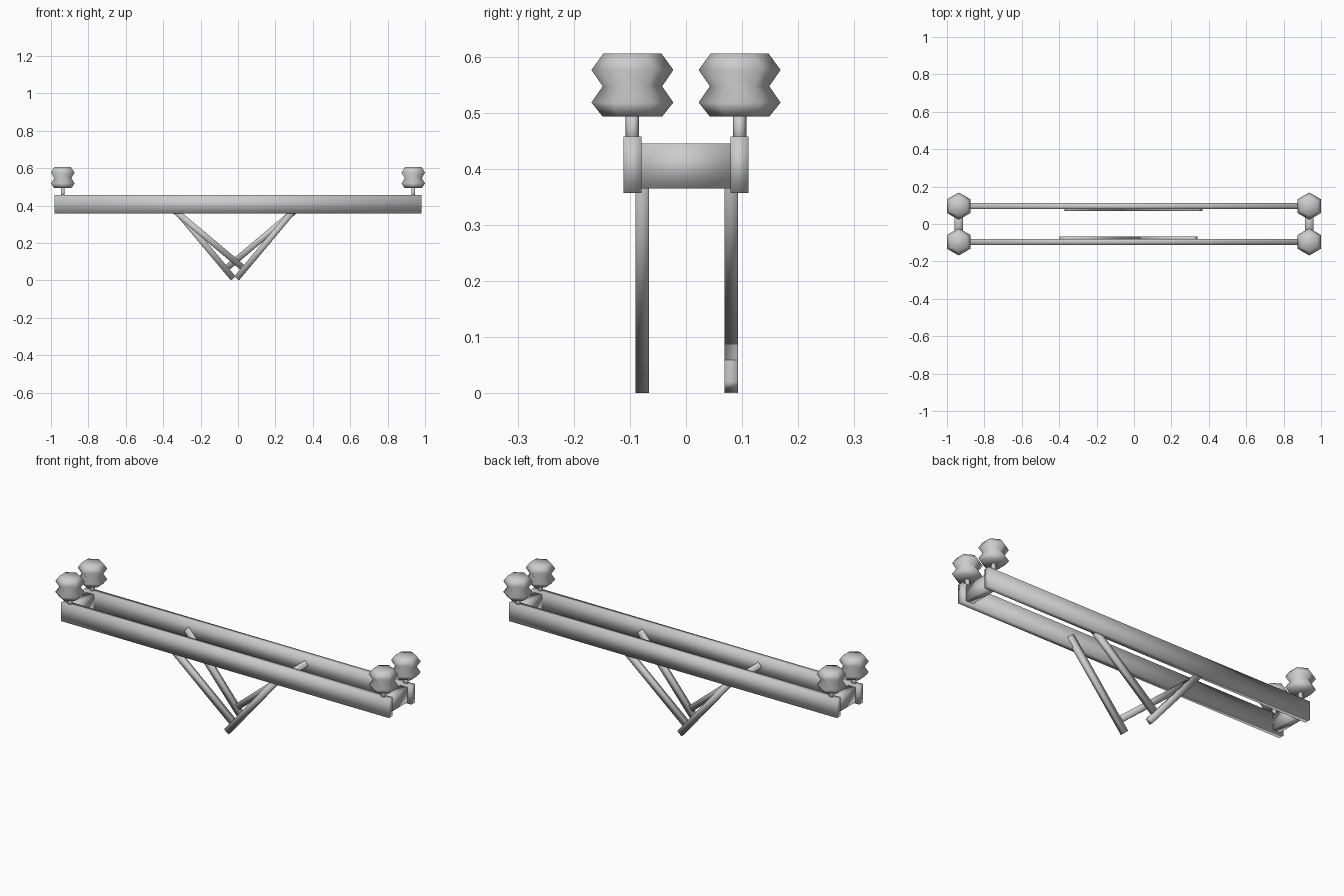
import bpy, bmesh
from math import sin, cos, radians, pi

if "Cube" in bpy.data.objects:
    bpy.data.objects.remove(bpy.data.objects["Cube"])


def finish(name, bm, loc=(0, 0, 0), rot_y=0.0):
    bmesh.ops.recalc_face_normals(bm, faces=bm.faces[:])
    for f in bm.faces:
        f.smooth = True
    me = bpy.data.meshes.new(name)
    bm.to_mesh(me)
    bm.free()
    ob = bpy.data.objects.new(name, me)
    ob.location = loc
    ob.rotation_euler = (0, rot_y, 0)
    bpy.context.collection.objects.link(ob)
    return ob


def box(name, loc, size, rot_y=0.0):
    bm = bmesh.new()
    bmesh.ops.create_cube(bm, size=1)
    bmesh.ops.scale(bm, vec=size, verts=bm.verts[:])
    return finish(name, bm, loc, rot_y)


def turned(name, profile, loc, sides=6):
    # stacked rings of (radius, z), corners pointing along y, capped at both ends
    bm = bmesh.new()
    rings = [[bm.verts.new((r * sin(2 * pi * i / sides), r * cos(2 * pi * i / sides), z))
              for i in range(sides)] for r, z in profile]
    for a, b in zip(rings, rings[1:]):
        for i in range(sides):
            j = (i + 1) % sides
            bm.faces.new((a[i], a[j], b[j], b[i]))
    bm.faces.new(rings[0])
    bm.faces.new(rings[-1])
    return finish(name, bm, loc)


# long side rails
for side, sy in (("front", -1), ("back", 1)):
    box(f"{side}_rail", (0, sy * 0.095, 0.407), (1.96, 0.032, 0.10))

# end crossbars, pegs and knobs
KNOB = [(0.053, 0.493), (0.073, 0.518), (0.053, 0.547), (0.073, 0.576), (0.052, 0.605)]
PEG = [(0.012, 0.44), (0.012, 0.50)]
for end, sx in (("left", -1), ("right", 1)):
    box(f"{end}_crossbar", (sx * 0.937, 0, 0.405), (0.044, 0.162, 0.08))
    for side, sy in (("front", -1), ("back", 1)):
        spot = (sx * 0.937, sy * 0.0955, 0)
        turned(f"{side}_{end}_peg", PEG, spot)
        turned(f"{side}_{end}_knob", KNOB, spot)

# V-shaped stands: a steep leg with a shallow leg butted against it, reversed front to back
W = 0.033


def leg(name, corner, degrees, length, y, flip):
    a = radians(degrees)
    x = corner[0] + cos(a) * length / 2 - sin(a) * W / 2
    z = corner[1] + sin(a) * length / 2 + cos(a) * W / 2
    if flip:
        x, a = -0.033 - x, -a
    box(name, (x, y, z), (length, 0.024, W), -a)


for side, y, flip in (("front", -0.078, False), ("back", 0.081, True)):
    leg(f"{side}_steep_leg", (0.005, 0.0), 50, 0.521, y, flip)
    leg(f"{side}_shallow_leg", (-0.043, 0.059), 40, 0.534, y, not flip)
